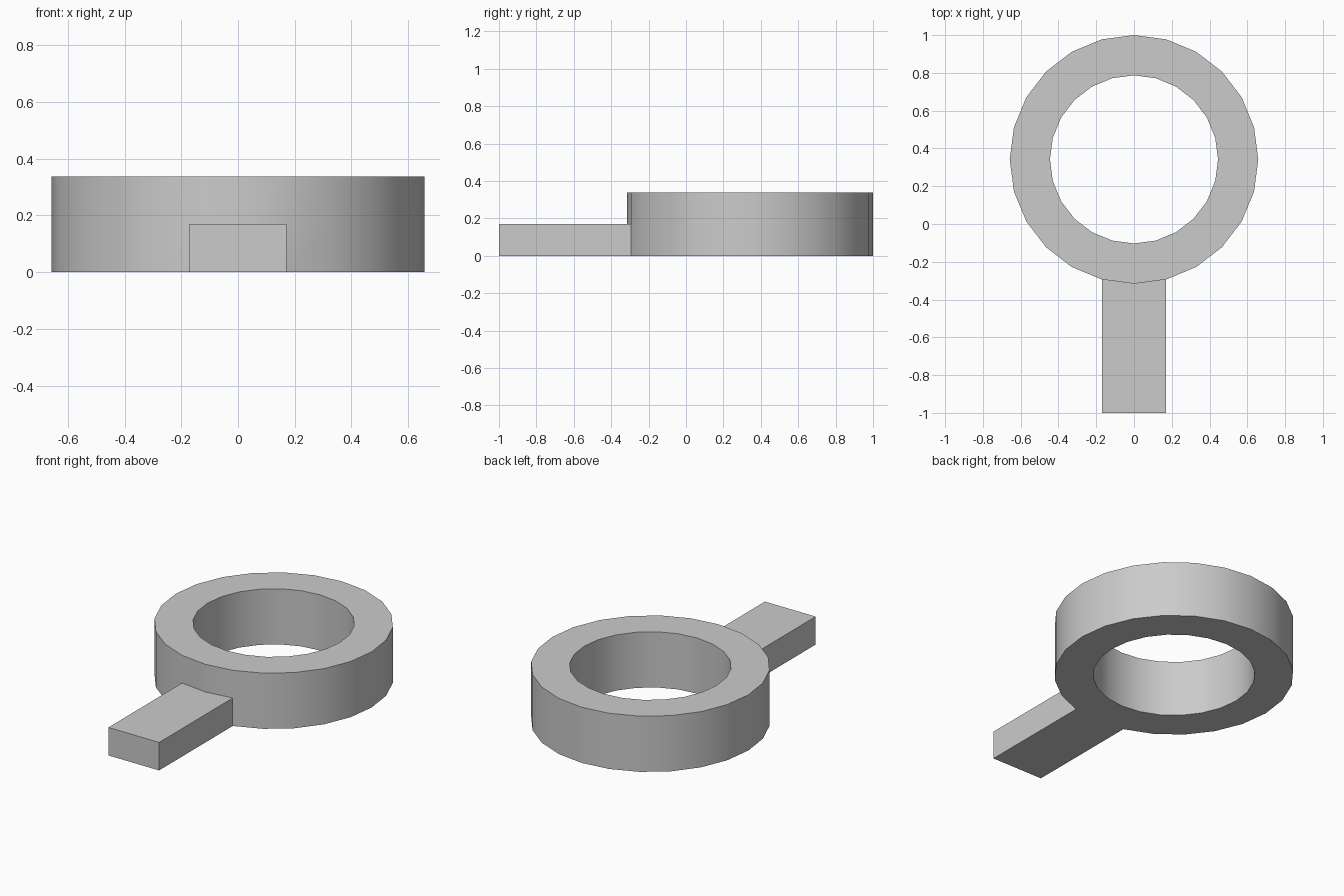
import bpy
import bmesh
from math import sin, cos, tau

if "Cube" in bpy.data.objects:
    bpy.data.objects.remove(bpy.data.objects["Cube"], do_unlink=True)

SIDES = 24
OUTER, INNER = 0.658, 0.445
CENTRE_Y = 0.342
HEIGHT, HANDLE_HEIGHT = 0.338, 0.17

grey = bpy.data.materials.new("plain_grey")
grey.use_nodes = True
colour = (0.6, 0.6, 0.6, 1)
grey.diffuse_color = colour
grey.node_tree.nodes["Principled BSDF"].inputs["Base Color"].default_value = colour

bm = bmesh.new()


def circle(radius, z):
    """Ring of vertices starting at the front and running anticlockwise."""
    return [bm.verts.new((radius * sin(tau * i / SIDES),
                          CENTRE_Y - radius * cos(tau * i / SIDES), z))
            for i in range(SIDES)]


# Ring: a closed cross-section, its outer wall split at the handle's height
loops = [circle(OUTER, 0), circle(OUTER, HANDLE_HEIGHT), circle(OUTER, HEIGHT),
         circle(INNER, HEIGHT), circle(INNER, 0)]
walls = []
for a, b in zip(loops, loops[1:] + loops[:1]):
    walls.append([bm.faces.new((a[i], a[(i + 1) % SIDES], b[(i + 1) % SIDES], b[i]))
                  for i in range(SIDES)])

# Handle: pull the two lower front wall faces forward to a flat end
front = [walls[0][0], walls[0][-1]]
pulled = bmesh.ops.extrude_face_region(bm, geom=front)["geom"]
for v in pulled:
    if isinstance(v, bmesh.types.BMVert):
        v.co.y = -1
bmesh.ops.recalc_face_normals(bm, faces=bm.faces)

mesh = bpy.data.meshes.new("ring_with_handle")
bm.to_mesh(mesh)
bm.free()
mesh.materials.append(grey)
ring = bpy.data.objects.new("ring_with_handle", mesh)
bpy.context.collection.objects.link(ring)

# Smooth round walls, crisp rims and handle edges
bpy.ops.object.select_all(action="DESELECT")
ring.select_set(True)
bpy.context.view_layer.objects.active = ring
bpy.ops.object.shade_smooth_by_angle()
